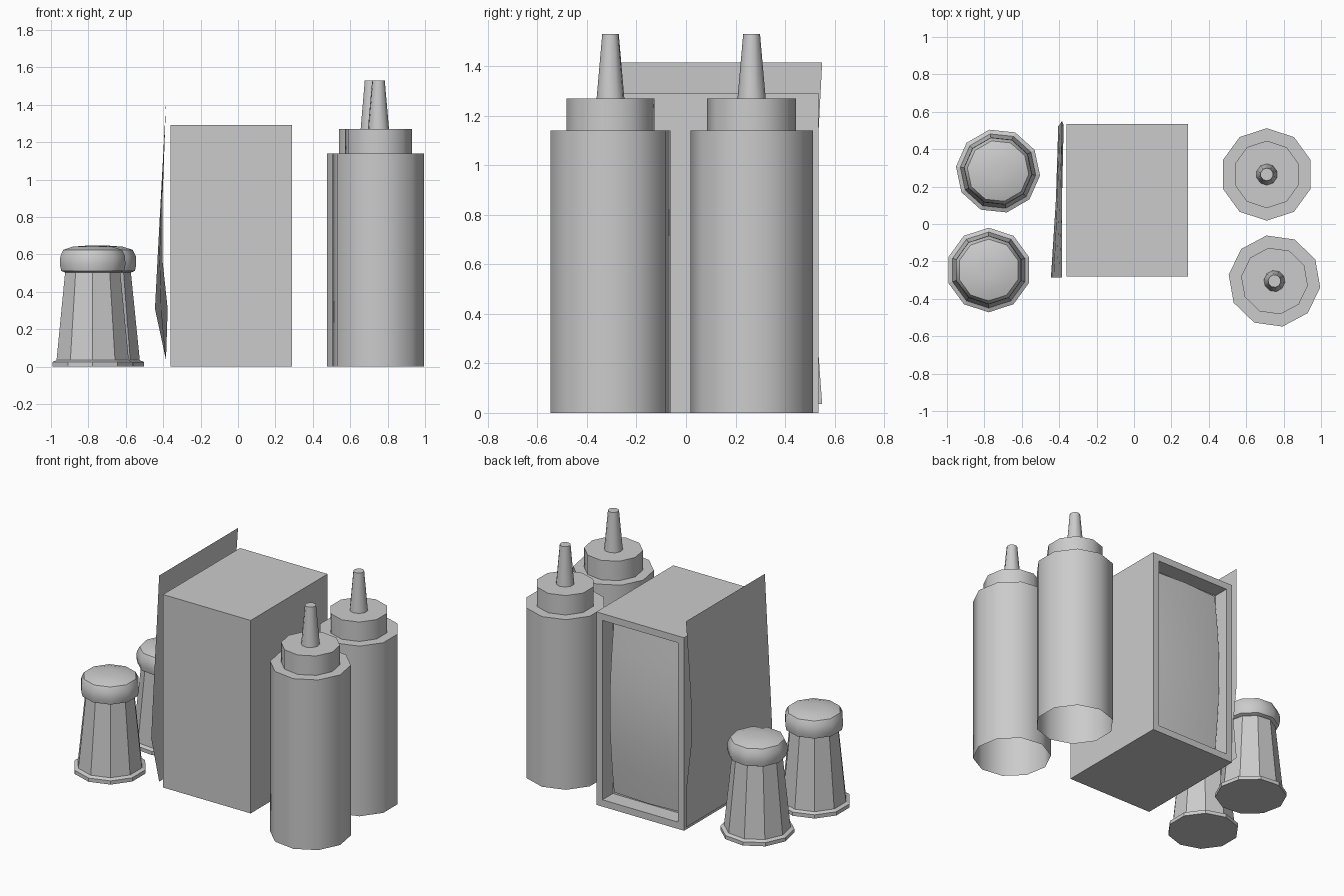
import bpy, bmesh, math

if "Cube" in bpy.data.objects:
    bpy.data.objects.remove(bpy.data.objects["Cube"])


def finish(name, bm, angle=None):
    bmesh.ops.recalc_face_normals(bm, faces=bm.faces)
    me = bpy.data.meshes.new(name)
    bm.to_mesh(me)
    bm.free()
    ob = bpy.data.objects.new(name, me)
    bpy.context.collection.objects.link(ob)
    if angle:
        bpy.context.view_layer.objects.active = ob
        ob.select_set(True)
        bpy.ops.object.shade_smooth_by_angle(angle=math.radians(angle))
        ob.select_set(False)
    return ob


def lathe(name, profile, loc, turn, sides=10, bottom=True, top=True, angle=None):
    """Stack of polygon rings from (radius, height) pairs."""
    bm = bmesh.new()
    rings = []
    for r, z in profile:
        angs = [math.radians(turn) + math.tau * i / sides for i in range(sides)]
        rings.append([bm.verts.new((loc[0] + r * math.cos(a), loc[1] + r * math.sin(a), z)) for a in angs])
    for a, b in zip(rings, rings[1:]):
        for i in range(sides):
            j = (i + 1) % sides
            bm.faces.new((a[i], a[j], b[j], b[i]))
    if bottom:
        bm.faces.new(rings[0][::-1])
    if top:
        bm.faces.new(rings[-1])
    return finish(name, bm, angle)


def sheet(name, rows):
    """Thin sheet through rows of points."""
    bm = bmesh.new()
    g = [[bm.verts.new(p) for p in row] for row in rows]
    for a, b in zip(g, g[1:]):
        for i in range(len(a) - 1):
            bm.faces.new((a[i], a[i + 1], b[i + 1], b[i]))
    return finish(name, bm, 40)


# Squeeze bottles: open-bottomed body, stepped cap and nozzle
for tag, loc, turn in (("front", (0.751, -0.305), 100), ("back", (0.71, 0.265), 90)):
    lathe("bottle_body_" + tag, [(0.247, 0), (0.247, 1.14), (0.18, 1.14), (0.18, 1.27), (0.057, 1.27)],
          loc, turn, bottom=False, top=False, angle=40)
    lathe("bottle_nozzle_" + tag, [(0.057, 1.27), (0.034, 1.53)], loc, turn, bottom=False, angle=40)

# Shakers: faceted glass on a foot, rounded lid
for tag, loc, turn in (("front", (-0.777, -0.246), 90), ("back", (-0.727, 0.283), 102)):
    lathe("shaker_glass_" + tag, [(0.226, 0), (0.226, 0.025), (0.203, 0.035), (0.155, 0.505)], loc, turn)
    lathe("shaker_lid_" + tag, [(0.155, 0.503), (0.177, 0.513), (0.184, 0.545), (0.182, 0.59),
                                (0.165, 0.625), (0.11, 0.642), (0.04, 0.647)], loc, turn, angle=40)

# Napkin dispenser box with a framed recess in the back
X0, X1, Y0, Y1, H = -0.36, 0.29, -0.28, 0.535, 1.293
bm = bmesh.new()
bmesh.ops.create_cube(bm, size=1)
for v in bm.verts:
    v.co = (X0 if v.co.x < 0 else X1, Y0 if v.co.y < 0 else Y1, 0 if v.co.z < 0 else H)
bm.normal_update()
back = max(bm.faces, key=lambda f: f.calc_center_median().y)
bmesh.ops.inset_region(bm, faces=[back], thickness=0.065)
hole = bmesh.ops.extrude_discrete_faces(bm, faces=[back])["faces"]
bmesh.ops.translate(bm, verts=hole[0].verts, vec=(0, -0.11, 0))
finish("dispenser_box", bm)

# Napkin stack bulging in the opening
rows = []
for k in range(7):
    t = k / 6
    b = math.sin(math.pi * t)
    z = 0.068 + t * (H - 0.136)
    rows.append([(X0 + 0.068, Y1 - 0.09 + 0.045 * b, z), (-0.035, Y1 - 0.075 + 0.05 * b, z),
                 (X1 - 0.068, Y1 - 0.09 + 0.045 * b, z)])
sheet("napkins", rows)

# Menu card leaning against the left side, slightly bowed and twisted
card = [(0.035, -0.385, -0.385, 0.55), (0.31, -0.444, -0.376, 0.53), (0.58, -0.43, -0.405, 0.525),
        (0.86, -0.415, -0.405, 0.525), (1.13, -0.40, -0.395, 0.535), (1.415, -0.385, -0.385, 0.55)]
sheet("menu_card", [[(xf, -0.285, z), ((xf + xb) / 2, 0.13, z), (xb, yb, z)] for z, xf, xb, yb in card])
